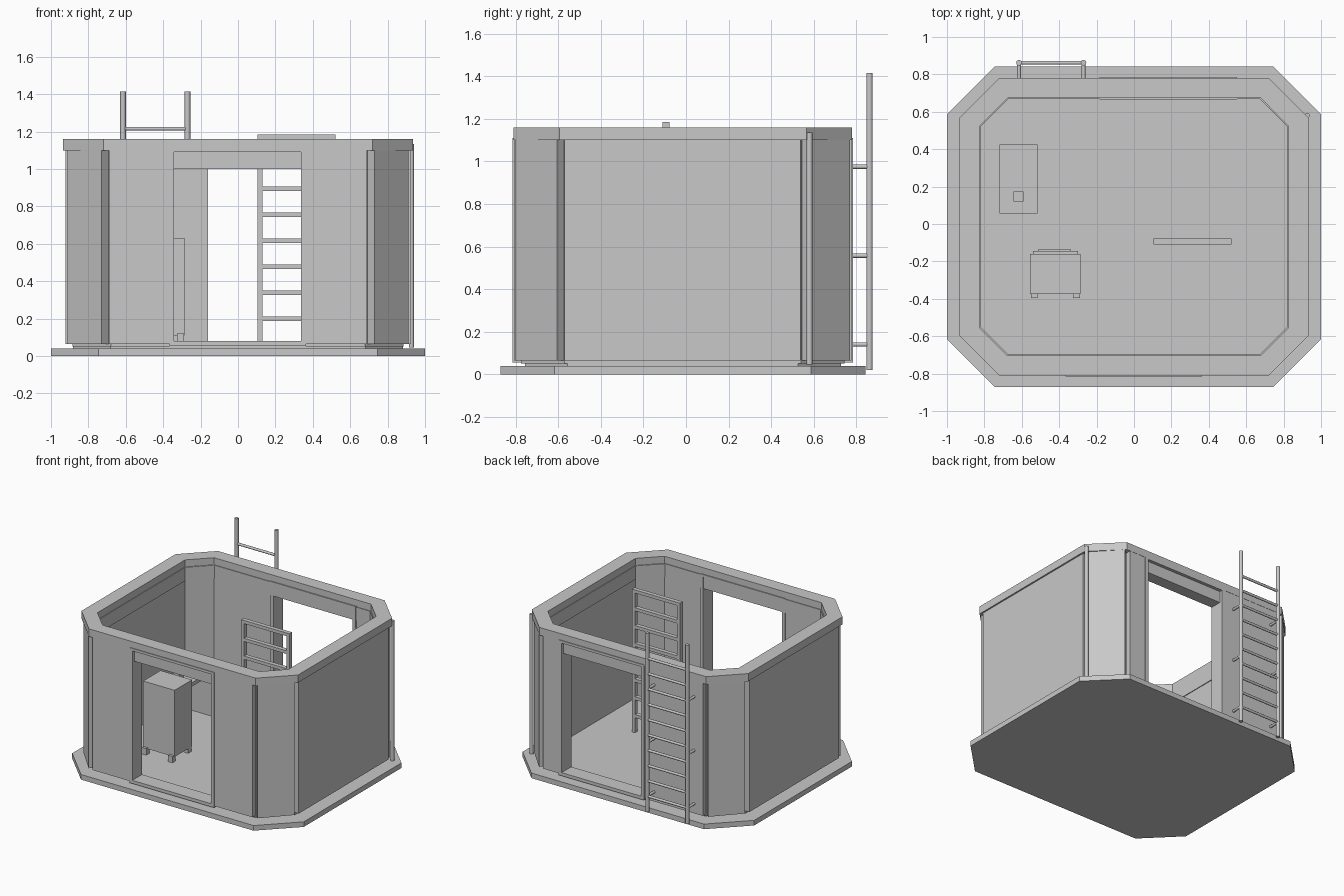
import bpy, bmesh
from mathutils import Vector

cube = bpy.data.objects.get("Cube")
if cube:
    bpy.data.objects.remove(cube, do_unlink=True)

grey = bpy.data.materials.new("plain_grey")
grey.use_nodes = True
colour = (0.58, 0.58, 0.58, 1)
grey.diffuse_color = colour
grey.node_tree.nodes["Principled BSDF"].inputs["Base Color"].default_value = colour

MID_Y = -0.015  # plan is symmetric about this line


def finish(name, bm):
    bmesh.ops.recalc_face_normals(bm, faces=bm.faces)
    mesh = bpy.data.meshes.new(name)
    bm.to_mesh(mesh)
    bm.free()
    mesh.materials.append(grey)
    obj = bpy.data.objects.new(name, mesh)
    bpy.context.collection.objects.link(obj)
    return obj


def prism(name, plan, z0, z1):
    bm = bmesh.new()
    face = bm.faces.new([bm.verts.new((x, y, z0)) for x, y in plan])
    up = bmesh.ops.extrude_face_region(bm, geom=[face])["geom"]
    bmesh.ops.translate(bm, vec=(0, 0, z1 - z0),
                        verts=[v for v in up if isinstance(v, bmesh.types.BMVert)])
    return finish(name, bm)


def box(name, x, y, z):
    return prism(name, [(x[0], y[0]), (x[1], y[0]), (x[1], y[1]), (x[0], y[1])], *z)


def rod(name, a, b, r):
    a, b = Vector(a), Vector(b)
    bm = bmesh.new()
    bmesh.ops.create_cone(bm, cap_ends=True, segments=12, radius1=r, radius2=r,
                          depth=(b - a).length)
    bm.transform((b - a).to_track_quat('Z', 'Y').to_matrix().to_4x4())
    bmesh.ops.translate(bm, vec=(a + b) / 2, verts=bm.verts)
    obj = finish(name, bm)
    for p in obj.data.polygons:
        p.use_smooth = len(p.vertices) == 4
    return obj


def octagon(hx, hy, cut):
    half = [(hx - cut, -hy), (hx, cut - hy), (hx, hy - cut), (hx - cut, hy)]
    return [(x, y + MID_Y) for x, y in half + [(-x, -y) for x, y in half]]


def ring(name, outer, inner, z0, z1):
    bm = bmesh.new()
    loops = [[bm.verts.new((x, y, z)) for x, y in plan]
             for plan, z in ((outer, z0), (outer, z1), (inner, z1), (inner, z0))]
    for k in range(4):
        a, b = loops[k], loops[(k + 1) % 4]
        for i in range(8):
            j = (i + 1) % 8
            bm.faces.new((a[i], a[j], b[j], b[i]))
    return finish(name, bm)


# Base slab, floor and roof rim
prism("base_slab", octagon(1, 0.857, 0.255), 0, 0.04)
prism("floor", octagon(0.882, 0.742, 0.2), 0.04, 0.07)
ring("roof_rim", octagon(0.935, 0.795, 0.215), octagon(0.825, 0.688, 0.148), 1.10, 1.16)
ring("inner_beam", octagon(0.87, 0.748, 0.2), octagon(0.82, 0.683, 0.148), 1.0, 1.105)

# Walls: a shell on each side of the doorways, with proud outer panels
doors = {"front": (-0.367, 0.363), "back": (-0.185, 0.55)}
outer, inner = octagon(0.885, 0.76, 0.205), octagon(0.826, 0.688, 0.147)
for s, label in ((-1, "right"), (1, "left")):
    fx, bx = (doors[d][s > 0] for d in ("front", "back"))
    out = [(s * abs(x), y) for x, y in outer[:4]]
    ins = [(s * abs(x), y) for x, y in inner[:4]]
    plan = [(fx, out[0][1])] + out + [(bx, out[3][1]), (bx, ins[3][1])] + ins[::-1] + [(fx, ins[0][1])]
    prism(label + "_wall_shell", plan, 0.05, 1.10)
    box(label + "_side_panel", sorted((s * 0.88, s * 0.923)), (-0.57, 0.537), (0.065, 1.10))
    box(label + "_front_panel", sorted((fx, s * 0.69)), (-0.808, -0.77), (0.065, 1.10))
    box(label + "_back_panel", sorted((bx, s * 0.69)), (0.74, 0.778), (0.065, 1.10))
    corner = [(0.73, -0.80), (0.912, -0.605), (0.875, -0.568), (0.693, -0.763)]
    for e, end in ((1, "front"), (-1, "back")):
        prism(f"{label}_{end}_corner_panel",
              [(s * x, MID_Y + e * (y - MID_Y)) for x, y in corner], 0.065, 1.10)

# Door frames
for name, (x0, x1) in doors.items():
    def deep(a, b):
        return (a, b) if name == "front" else (2 * MID_Y - b, 2 * MID_Y - a)
    full = deep(-0.815, -0.695)
    box(name + "_door_jamb_a", (x0, x0 + 0.025), full, (0.055, 1.10))
    box(name + "_door_jamb_b", (x1 - 0.025, x1), full, (0.055, 1.10))
    box(name + "_door_head", (x0, x1), full, (1.09, 1.11))
    box(name + "_door_sill", (x0, x1), full, (0.055, 0.08))
    box(name + "_door_header", (x0 + 0.025, x1 - 0.025), deep(-0.79, -0.70), (1.0, 1.09))

# Outside ladder with wall brackets
LX, LY = (-0.615, -0.27), 0.862
for x in LX:
    rod("ladder_rail", (x, LY, 0.02), (x, LY, 1.415), 0.015)
    for z in (0.14, 0.557, 0.975):
        rod("ladder_bracket", (x, 0.77, z), (x, LY, z), 0.01)
for i in range(10):
    z = 0.14 + i * 0.1195
    rod("ladder_rung", (LX[0], LY, z), (LX[1], LY, z), 0.01)

# Drain pipe
rod("drain_pipe", (0.927, 0.58, 0.045), (0.927, 0.58, 1.135), 0.014)

# Inside rack
RY = (-0.11, -0.077)
for x in (0.105, 0.495):
    box("rack_post", (x, x + 0.025), RY, (0.07, 1.185))
for i in range(8):
    z = 0.2 + i * 0.139
    box("rack_bar", (0.12, 0.505), RY, (z - 0.013, z + 0.012))

# Cabinet on feet
box("cabinet", (-0.557, -0.285), (-0.375, -0.16), (0.11, 0.63))
box("cabinet_back", (-0.54, -0.3), (-0.16, -0.145), (0.14, 0.61))
box("cabinet_handle", (-0.51, -0.34), (-0.145, -0.135), (0.5, 0.53))
for x in (-0.552, -0.327):
    for y in (-0.395, -0.2):
        box("cabinet_foot", (x, x + 0.037), (y, y + 0.04), (0.07, 0.12))

# Side table with a small box on top
TX = (-0.72, -0.515)
box("table_top", TX, (0.055, 0.425), (0.39, 0.42))
for y in (0.055, 0.405):
    box("table_leg_panel", TX, (y, y + 0.02), (0.07, 0.39))
box("table_box", (-0.645, -0.59), (0.12, 0.175), (0.42, 0.5))
